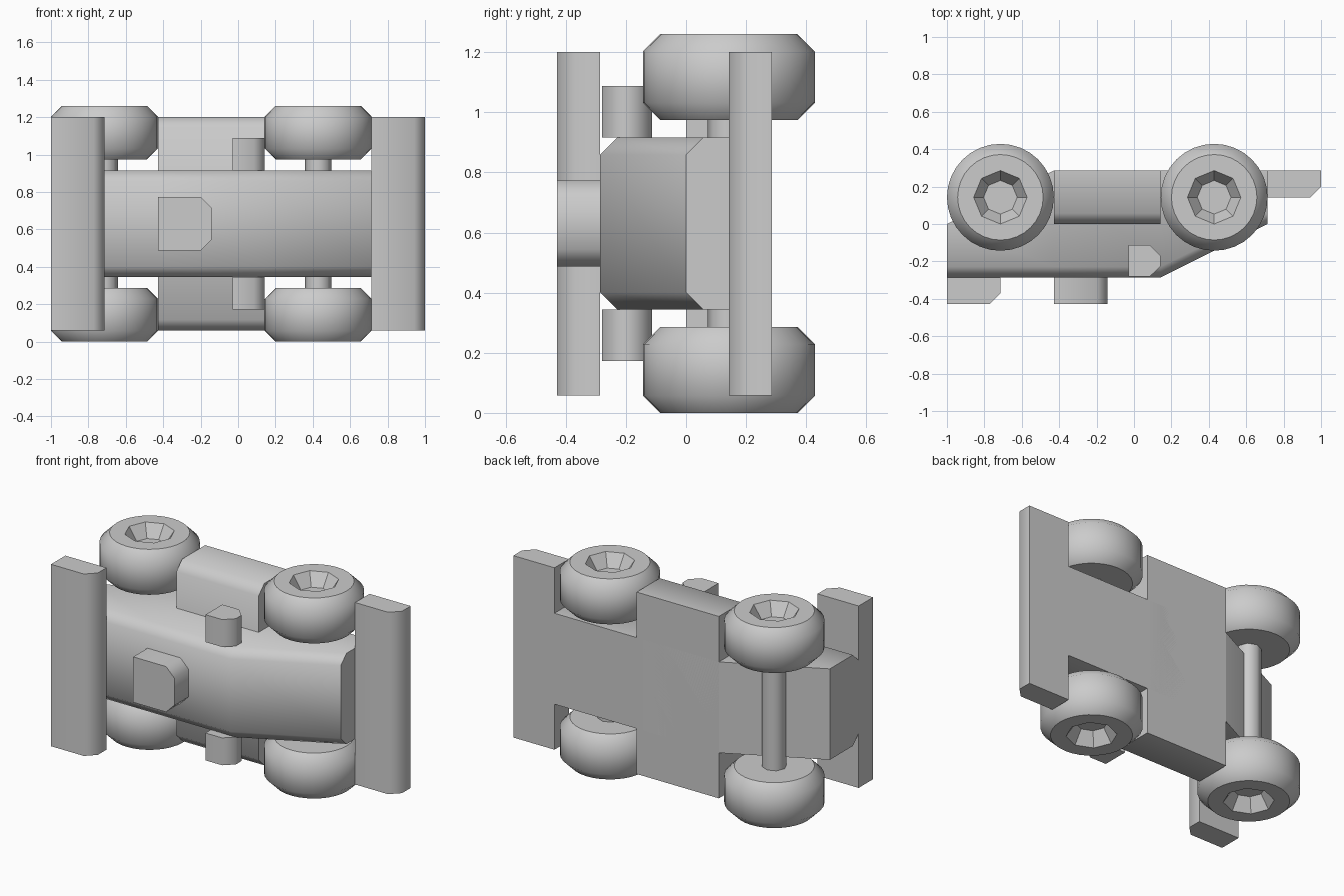
import bpy, bmesh, math

cube = bpy.data.objects.get("Cube")
if cube:
    bpy.data.objects.remove(cube)

MID = 0.63      # centre plane across the width (z)
U = 0.2857      # basic module
C = U / 5       # chamfer
H = U / 2
HALF = 2 * U    # half length of the wide parts


def finish(name, bm, smooth=True):
    bmesh.ops.recalc_face_normals(bm, faces=bm.faces)
    mesh = bpy.data.meshes.new(name)
    bm.to_mesh(mesh)
    bm.free()
    ob = bpy.data.objects.new(name, mesh)
    bpy.context.collection.objects.link(ob)
    if smooth:
        bpy.ops.object.select_all(action='DESELECT')
        ob.select_set(True)
        bpy.context.view_layer.objects.active = ob
        bpy.ops.object.shade_smooth_by_angle(angle=math.radians(50))
    return ob


def skin(bm, loops, flat=()):
    """Join equal closed loops of points with quads; return the vertex rings."""
    rings = [[bm.verts.new(p) for p in loop] for loop in loops]
    for k, (a, b) in enumerate(zip(rings, rings[1:])):
        for i in range(len(a)):
            j = (i + 1) % len(a)
            bm.faces.new((a[i], a[j], b[j], b[i])).smooth = k not in flat
    bm.faces.new(rings[0])
    bm.faces.new(rings[-1])


def loft(name, loops):
    bm = bmesh.new()
    skin(bm, loops)
    return finish(name, bm)


def prism(name, outline, z0, z1):
    return loft(name, [[(x, y, z) for x, y in outline] for z in (z0, z1)])


def section(x, top, bottom, half):
    """Cross-section with chamfered upper corners; the upper side faces -y."""
    side = [(bottom, half), (top + C, half), (top, half - C)]
    pts = side + [(y, -z) for y, z in reversed(side)]
    return [(x, y, MID + z) for y, z in pts]


# Main body: flat deck, sloping nose, rising tail underside
loft("body", [section(x, top, bottom, U) for x, top, bottom in (
    (-1, -U, 0), (-1.5 * U, -U, U), (H, -U, U), (2.5 * U, 0, U))])

# Wide side pods between the wheels
loft("side_pods", [section(x, 0, U, HALF) for x in (-1.5 * U, H)])

# Front lip and rear wing
prism("front_lip", [(2.5 * U, H), (1 - C, H), (1, H + C), (1, U), (2.5 * U, U)],
      MID - HALF, MID + HALF)
wing_end = -2.5 * U
prism("rear_wing", [(-1, -U), (-1, -U - H), (wing_end - C, -U - H),
                    (wing_end, -U - H + C), (wing_end, -U)],
      MID - HALF, MID + HALF)

# Roof block, chamfered towards the nose
roof = [(-1.5 * U, H), (-H - C, H), (-H, H - C)]
roof += [(x, -z) for x, z in reversed(roof)]
loft("roof_block", [[(x, y, MID + z) for x, z in roof] for y in (-U, -U - H)])

# Mirror blocks on both flanks
mirror = [(-0.03, -0.113), (H - C, -0.113), (H, -0.17),
          (H, -0.225), (H - C, -0.28), (-0.03, -0.28)]
for side, name in ((1, "upper_mirror"), (-1, "lower_mirror")):
    prism(name, mirror, MID + side * U, MID + side * (U + 0.172))


def circle(x, r, z, n=32):
    return [(x + r * math.cos(a), H + r * math.sin(a), z)
            for a in (2 * math.pi * i / n for i in range(n))]


def octagon(x, r, z, n=32):
    """Octagon sampled with n points so it joins a circle cleanly."""
    e = math.pi / 8
    loop = []
    for i in range(n):
        a = 2 * math.pi * i / n
        d = r * math.cos(e) / math.cos(a % (2 * e) - e)
        loop.append((x + d * math.cos(a), H + d * math.sin(a), z))
    return loop


def wheel(name, x, side):
    """Chamfered tyre with an octagonal recess in its outer face."""
    def z(t):
        return MID + side * (MID - U + t)
    bm = bmesh.new()
    skin(bm, [circle(x, U - C, z(0)), circle(x, U, z(C)),
              circle(x, U, z(U - C)), circle(x, U - C, z(U)),
              octagon(x, H, z(U)), octagon(x, 0.09, z(U - 0.08))],
         flat=(3, 4))
    # Tyre edges against the flat faces stay crisp
    for e in bm.edges:
        if len(e.link_faces) == 2 and any(not f.smooth for f in e.link_faces):
            e.smooth = False
    finish(name, bm, smooth=False)


# Wheels and axles
for end, x in (("rear", -2.5 * U), ("front", 1.5 * U)):
    wheel(end + "_upper_wheel", x, 1)
    wheel(end + "_lower_wheel", x, -1)
    loft(end + "_axle", [circle(x, H / 2, MID + s * (MID - U + 0.01), 8)
                         for s in (-1, 1)])
